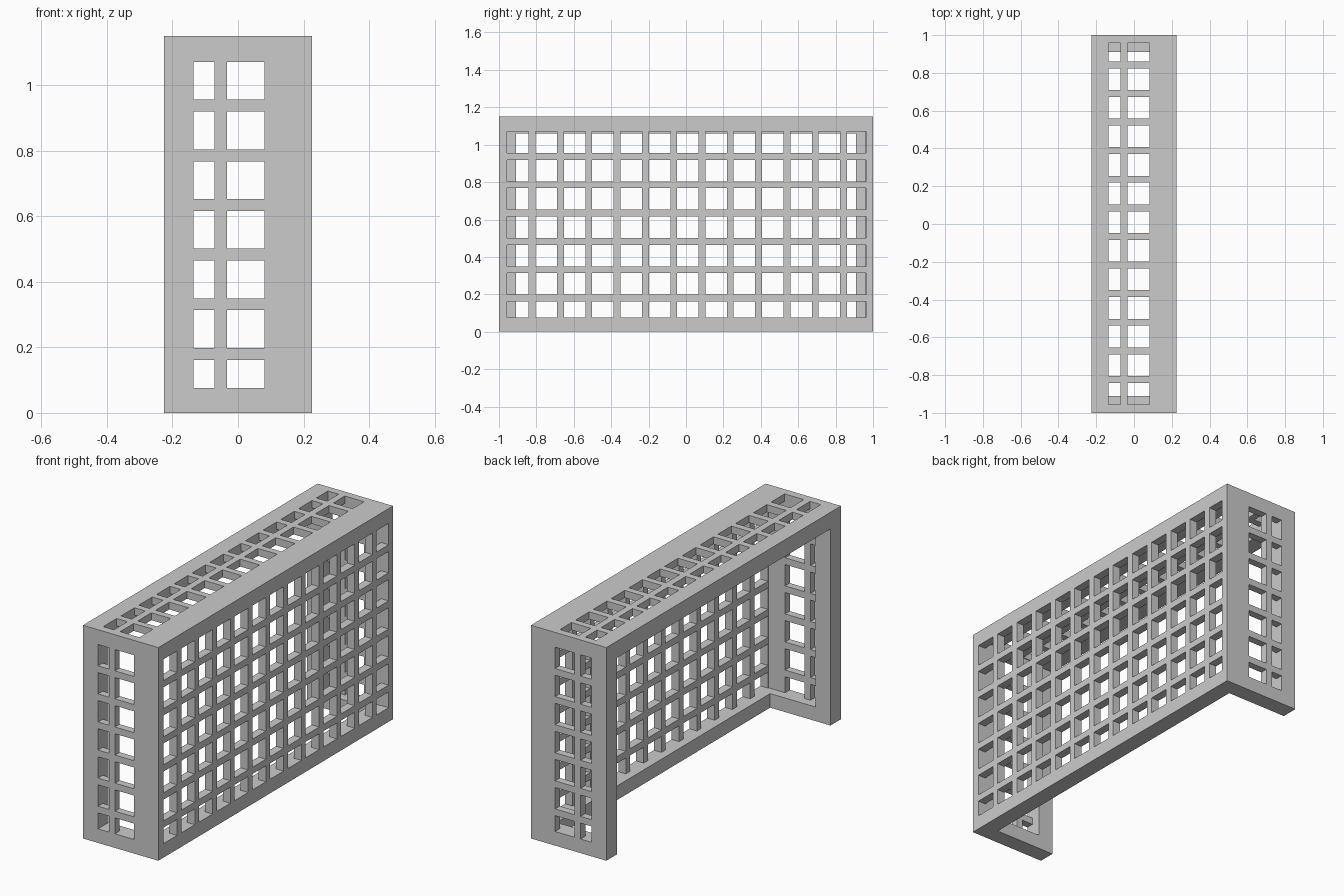
import bpy
import bmesh
from mathutils import Vector

cube = bpy.data.objects.get("Cube")
if cube:
    bpy.data.objects.remove(cube, do_unlink=True)

grey = bpy.data.materials.new("frame grey")
grey.use_nodes = True
grey.diffuse_color = (0.6, 0.6, 0.6, 1)
grey.node_tree.nodes["Principled BSDF"].inputs["Base Color"].default_value = (0.6, 0.6, 0.6, 1)

# Overall size and member thicknesses
X, Y, H = 0.225, 1.0, 1.15
POST, WALL, BASE = 0.09, 0.04, 0.076
NET_X = 0.18          # inner face of the back net
PITCH, HOLE = 0.1514, 0.115


def finish(name, bm):
    bmesh.ops.recalc_face_normals(bm, faces=bm.faces)
    mesh = bpy.data.meshes.new(name)
    bm.to_mesh(mesh)
    bm.free()
    mesh.materials.append(grey)
    obj = bpy.data.objects.new(name, mesh)
    bpy.context.collection.objects.link(obj)
    return obj


def box(name, lo, hi):
    bm = bmesh.new()
    bmesh.ops.create_cube(bm, size=1)
    lo, hi = Vector(lo), Vector(hi)
    for v in bm.verts:
        v.co = (lo + hi) / 2 + v.co * (hi - lo)
    return finish(name, bm)


def lattice(name, u_range, v_range, u_holes, v_holes, place, depth):
    """Slab with a rectangular opening at every crossing of u_holes and v_holes."""
    us = sorted([*u_range, *(e for h in u_holes for e in h)])
    vs = sorted([*v_range, *(e for h in v_holes for e in h)])
    bm = bmesh.new()
    grid = [[bm.verts.new(place(u, v)) for v in vs] for u in us]
    for i in range(len(us) - 1):
        for j in range(len(vs) - 1):
            # odd cells in both directions are openings
            if not (i % 2 and j % 2):
                bm.faces.new((grid[i][j], grid[i + 1][j],
                              grid[i + 1][j + 1], grid[i][j + 1]))
    extruded = bmesh.ops.extrude_face_region(bm, geom=bm.faces[:], use_keep_orig=True)
    moved = [g for g in extruded["geom"] if isinstance(g, bmesh.types.BMVert)]
    bmesh.ops.translate(bm, verts=moved, vec=depth)
    return finish(name, bm)


# Opening positions along each axis, trimmed where they meet the frame
x_holes = [(-X + POST, -0.071), (-0.034, 0.081)]
y_holes = [(-0.956 + PITCH * k, min(-0.956 + PITCH * k + HOLE, 0.962)) for k in range(13)]
z_holes = [(max(1.07 - PITCH * k - HOLE, BASE), 1.07 - PITCH * k) for k in range(7)]

# Back net, end nets and roof net
lattice("back_net", (-Y, Y), (0, H), y_holes, z_holes,
        lambda u, v: (NET_X, u, v), (X - NET_X, 0, 0))
for side, s in (("front", -1), ("rear", 1)):
    lattice(side + "_end_net", (-X, NET_X), (0, H), x_holes, z_holes,
            lambda u, v: (u, s * (Y - WALL), v), (0, s * WALL, 0))
inner = Y - WALL
roof_holes = [(a, min(b, inner - 0.001)) for a, b in y_holes]
lattice("roof_net", (-X, NET_X), (-inner, inner), x_holes, roof_holes,
        lambda u, v: (u, v, H - WALL), (0, 0, WALL))

# Mouth posts and the ground bars at each end
edge = Y - POST
for side, s in (("front", -1), ("rear", 1)):
    y0, y1 = sorted((s * edge, s * inner))
    box(side + "_mouth_post", (-X, y0, 0), (-X + POST, y1, H - WALL))
    box(side + "_ground_bar", (-X + POST, y0, 0), (NET_X, y1, BASE))

# Crossbar over the mouth and ground bar under the back net
box("crossbar", (-X, -edge, H - POST), (-X + POST, edge, H - WALL))
box("back_ground_bar", (X - POST, -edge, 0), (NET_X, edge, BASE))
